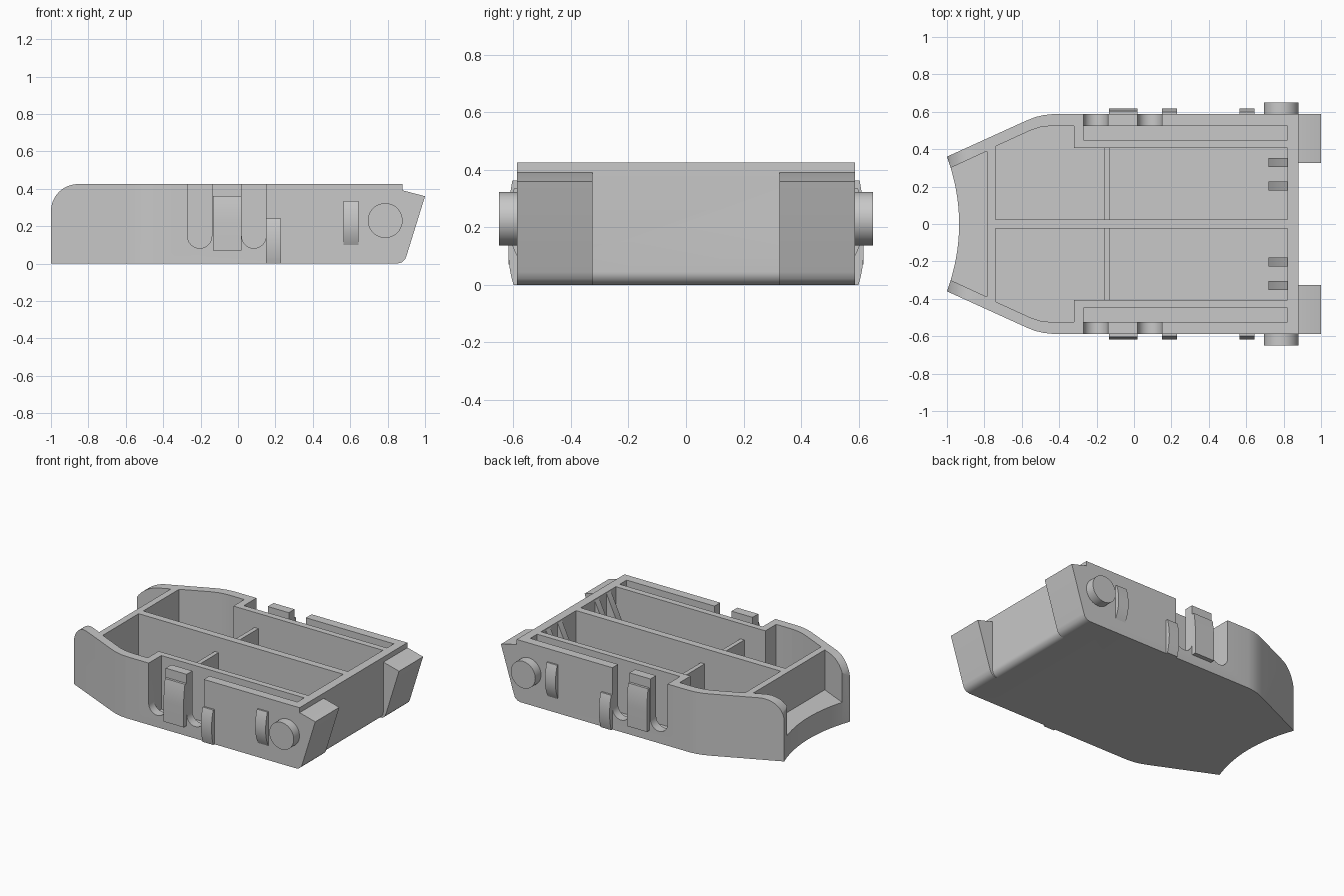
import bpy, bmesh
from math import sin, cos, radians
from mathutils import Vector

cube = bpy.data.objects.get("Cube")
if cube:
    bpy.data.objects.remove(cube, do_unlink=True)

grey = bpy.data.materials.new("plain grey")
grey.use_nodes = True
COLOUR = (0.58, 0.58, 0.58, 1)
grey.diffuse_color = COLOUR
grey.node_tree.nodes["Principled BSDF"].inputs["Base Color"].default_value = COLOUR


def prism(name, profile, axis, lo, hi):
    """Extrude a 2D profile along an axis: x takes (y, z), y takes (x, z), z takes (x, y)."""
    place = {"x": lambda a, b, c: (c, a, b),
             "y": lambda a, b, c: (a, c, b),
             "z": lambda a, b, c: (a, b, c)}[axis]
    lo, hi = min(lo, hi), max(lo, hi)
    bm = bmesh.new()
    face = bm.faces.new([bm.verts.new(place(a, b, lo)) for a, b in profile])
    ext = bmesh.ops.extrude_face_region(bm, geom=[face])
    moved = [v for v in ext["geom"] if isinstance(v, bmesh.types.BMVert)]
    bmesh.ops.translate(bm, verts=moved, vec=Vector(place(0, 0, hi - lo)))
    bmesh.ops.recalc_face_normals(bm, faces=bm.faces)
    mesh = bpy.data.meshes.new(name)
    bm.to_mesh(mesh)
    bm.free()
    mesh.materials.append(grey)
    obj = bpy.data.objects.new(name, mesh)
    bpy.context.collection.objects.link(obj)
    return obj


def box(name, x, y, z):
    return prism(name, [(x[0], y[0]), (x[1], y[0]), (x[1], y[1]), (x[0], y[1])], "z", *z)


def arc(cx, cy, radius, start, end, n=12):
    angles = [radians(start + (end - start) * i / n) for i in range(n + 1)]
    return [(cx + radius * cos(a), cy + radius * sin(a)) for a in angles]


def boolean(obj, cutter, operation="DIFFERENCE"):
    bpy.context.view_layer.objects.active = obj
    mod = obj.modifiers.new("cut", "BOOLEAN")
    mod.operation, mod.solver, mod.object = operation, "EXACT", cutter
    bpy.ops.object.modifier_apply(modifier=mod.name)
    bpy.data.objects.remove(cutter, do_unlink=True)


def flip(points, s):
    return [(a, b * s) for a, b in points]


TOP, SIDE, FLOOR = 0.425, 0.587, 0.055

# Hull: plan outline trimmed by the side profile
shoulder = [(0.88, SIDE), (-0.44, SIDE), (-0.485, 0.582), (-0.53, 0.571), (-0.575, 0.553), (-1, 0.36)]
nose = [(-0.935 - 0.065 * (t / 12) ** 2, 0.03 * t) for t in range(11, -12, -1)]
hull = prism("hull", shoulder + nose + flip(shoulder[::-1], -1), "z", 0, TOP)
side = ([(-1.1, 0), (-1.1, 0.28)] + arc(-0.855, 0.28, 0.145, 180, 90)
        + [(0.88, TOP)] + arc(0.835, 0.045, 0.045, 0, -90, 8))
boolean(hull, prism("trim", side, "y", -1, 1), "INTERSECT")

# Open notch between the two front cheeks
notch = [(-0.785, 0.39), (-0.785, -0.39), (-1.1, -0.245), (-1.1, 0.245)]
boolean(hull, prism("notch_cutter", notch, "z", 0.15, 0.6))

for s in (1, -1):
    # Main bay, narrow side channel, and the two round-bottomed slots
    bay = [(-0.74, 0.025), (-0.74, 0.415), (-0.55, 0.502), (-0.5, 0.518), (-0.44, 0.525),
           (-0.32, 0.525), (-0.32, 0.407), (0.82, 0.407), (0.82, 0.025)]
    boolean(hull, prism("bay_cutter", flip(bay, s), "z", FLOOR, 0.6))
    boolean(hull, box("channel_cutter", (-0.27, 0.82), (s * 0.45, s * 0.525), (FLOOR, 0.6)))
    for x in (-0.205, 0.085):
        slot = [(x - 0.065, 0.6)] + arc(x, 0.147, 0.065, 180, 360, 16) + [(x + 0.065, 0.6)]
        boolean(hull, prism("slot_cutter", slot, "y", s * 0.5, s * 0.7))

# Parts repeated on both sides
for s, where in ((1, "left"), (-1, "right")):
    box("cross_rib_" + where, (-0.16, -0.13), (s * 0.015, s * 0.415), (FLOOR - 0.01, 0.32))
    for i, y in enumerate((0.178, 0.306)):
        gusset = [(0.83, 0.415), (0.82, 0.415), (0.72, 0.2), (0.72, FLOOR - 0.01), (0.83, FLOOR - 0.01)]
        prism(f"gusset_{where}_{i + 1}", gusset, "y", s * y, s * (y + 0.048))
    ear = [(0.84, 0.39), (0.885, 0.39), (1, 0.36), (0.902, 0.045), (0.893, 0.022),
           (0.875, 0.006), (0.85, 0), (0.84, 0)]
    prism("rear_ear_" + where, ear, "y", s * 0.325, s * SIDE)
    prism("pivot_pin_" + where, arc(0.787, 0.23, 0.093, 0, 351, 39), "y", s * 0.57, s * 0.65)

    # Raised clips whose outer faces bow gently between bottom, crown and top
    def clip(name, x, low, high, bottom, crown, top):
        points = [(0.575, low)]
        for i in range(17):
            t = i / 8 - 1
            edge = bottom if t < 0 else top
            points.append((crown + (edge - crown) * t * t, low + (high - low) * i / 16))
        prism(f"{name}_{where}", flip_first(points + [(0.575, high)], s), "x", *x)

    def flip_first(points, sign):
        return [(y * sign, z) for y, z in points]

    clip("latch_plate", (-0.134, 0.018), 0.07, 0.362, 0.617, 0.618, 0.604)
    clip("lower_catch", (0.15, 0.231), 0, 0.24, 0.6, 0.618, 0.6)
    clip("rear_catch", (0.563, 0.643), 0.098, 0.335, SIDE, 0.618, 0.598)

# Smooth curved surfaces, keep the corners crisp
bpy.ops.object.select_all(action="DESELECT")
for obj in bpy.context.collection.objects:
    if obj.type == "MESH" and grey.name in obj.data.materials:
        obj.select_set(True)
        bpy.context.view_layer.objects.active = obj
bpy.ops.object.shade_smooth_by_angle(angle=radians(30))
